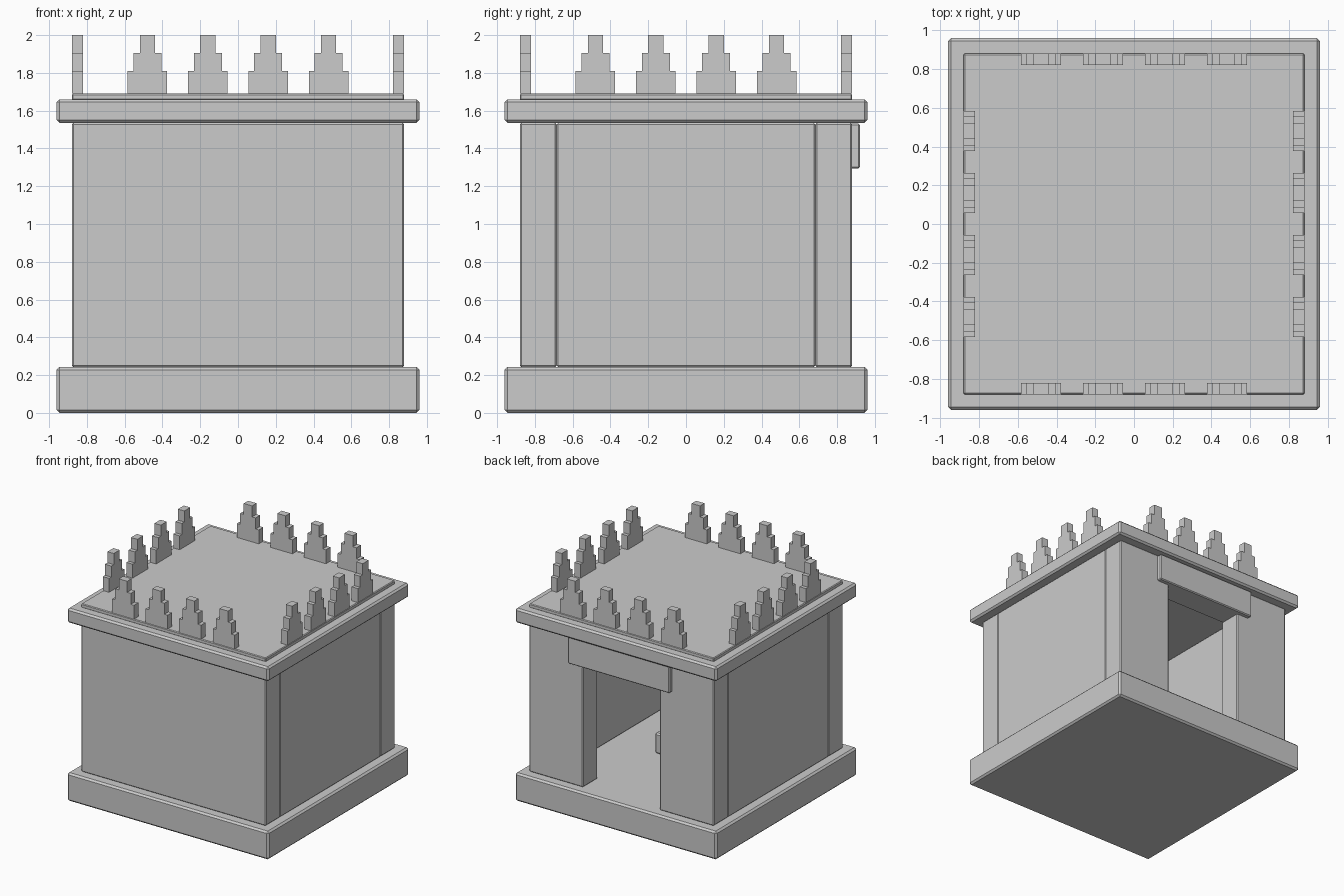
import bpy, bmesh
from math import pi
from mathutils import Matrix

if "Cube" in bpy.data.objects:
    bpy.data.objects.remove(bpy.data.objects["Cube"])


def block(name, x, y, z, bevel=0.012):
    """Chamfered box from (min, max) ranges."""
    bm = bmesh.new()
    bmesh.ops.create_cube(bm, size=1)
    for v in bm.verts:
        for i, (lo, hi) in enumerate((x, y, z)):
            v.co[i] = hi if v.co[i] > 0 else lo
    if bevel:
        bmesh.ops.bevel(bm, geom=bm.edges[:], offset=bevel, segments=1, affect='EDGES')
    return finish(name, bm)


def finish(name, bm):
    bmesh.ops.recalc_face_normals(bm, faces=bm.faces[:])
    me = bpy.data.meshes.new(name)
    bm.to_mesh(me)
    bm.free()
    ob = bpy.data.objects.new(name, me)
    bpy.context.collection.objects.link(ob)
    return ob


EDGE, WALL, INNER = 0.96, 0.88, 0.685
FLOOR, CEIL, ROOF = 0.243, 1.535, 1.69
DOOR = 0.365

# plinth and roof slabs
block("plinth", (-EDGE, EDGE), (-EDGE, EDGE), (0, FLOOR), 0.015)
block("roof_slab", (-EDGE, EDGE), (-EDGE, EDGE), (CEIL, 1.66), 0.015)
block("roof_top", (-WALL, WALL), (-WALL, WALL), (1.655, ROOF), 0.006)

# walls, with a doorway at the back
wall_z = (FLOOR, CEIL)
block("front_wall", (-WALL, WALL), (-WALL, -INNER), wall_z, 0.008)
for side, s in (("right", 1), ("left", -1)):
    block(side + "_wall", sorted((s * INNER, s * WALL)), (-INNER, INNER), wall_z, 0.008)
    block(side + "_door_wall", sorted((s * DOOR, s * WALL)), (INNER, WALL), wall_z, 0.008)
block("door_lintel", (-0.485, 0.485), (INNER + 0.005, 0.92), (1.295, CEIL - 0.003), 0.008)

# low block standing inside
block("inner_block", (-0.27, 0.27), (-0.45, 0.04), (FLOOR, 0.42), 0.012)

# stepped battlements, four along each roof edge
half = [(0.104, ROOF), (0.104, 1.81), (0.074, 1.81), (0.074, 1.905), (0.04, 1.905), (0.04, 2.0)]
profile = half + [(-x, z) for x, z in reversed(half)]
for side, turn in (("front", 0), ("right", 1), ("back", 2), ("left", 3)):
    for i in range(4):
        cx = -0.48 + 0.32 * i
        bm = bmesh.new()
        face = bm.faces.new([bm.verts.new((cx + x, -WALL, z)) for x, z in profile])
        ext = bmesh.ops.extrude_face_region(bm, geom=[face], use_keep_orig=True)
        moved = [g for g in ext["geom"] if isinstance(g, bmesh.types.BMVert)]
        bmesh.ops.translate(bm, verts=moved, vec=(0, 0.06, 0))
        bm.transform(Matrix.Rotation(turn * pi / 2, 4, 'Z'))
        finish(f"{side}_battlement_{i + 1}", bm)
